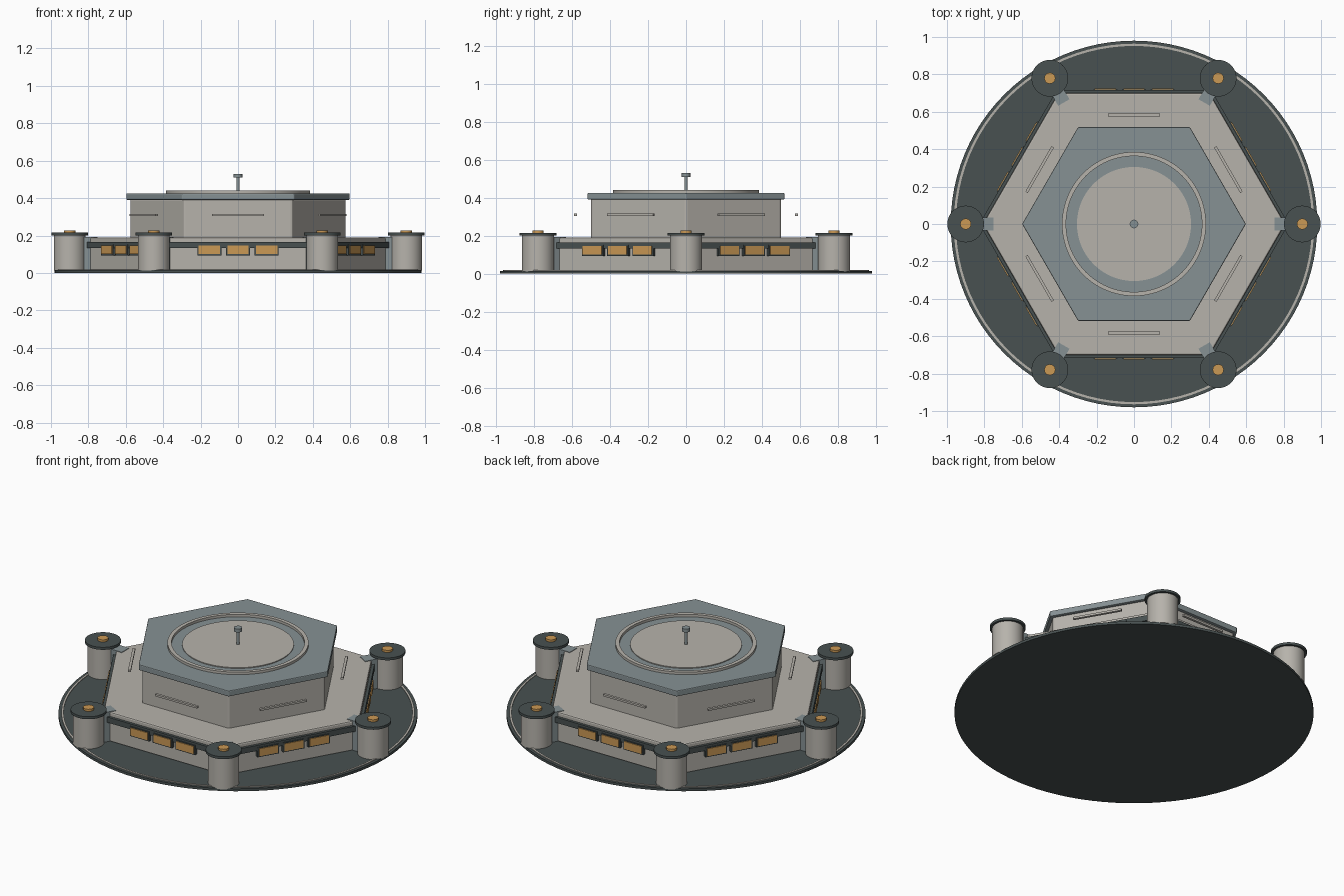
import bpy, math
from mathutils import Matrix, Vector

if "Cube" in bpy.data.objects:
    bpy.data.objects.remove(bpy.data.objects["Cube"])


def material(name, r, g, b):
    m = bpy.data.materials.new(name)
    m.diffuse_color = (r, g, b, 1)
    m.use_nodes = True
    m.node_tree.nodes["Principled BSDF"].inputs["Base Color"].default_value = m.diffuse_color
    return m


STONE = material("warm grey panel", 0.47, 0.45, 0.41)
SLATE = material("blue grey metal", 0.24, 0.285, 0.295)
DARK = material("dark green grey", 0.065, 0.082, 0.082)
AMBER = material("amber light", 0.60, 0.32, 0.09)


def finish(ob, name, mat, bevel=0.0, smooth=False):
    ob.name = name
    ob.data.materials.clear()
    ob.data.materials.append(mat)
    if bevel:
        mod = ob.modifiers.new("edge", 'BEVEL')
        mod.width = bevel
        mod.segments = 2
        mod.limit_method = 'ANGLE'
    if smooth:
        bpy.ops.object.shade_smooth_by_angle(angle=math.radians(35))
    return ob


def cylinder(name, mat, r, z0, z1, loc=(0, 0), sides=48, bevel=0.0):
    bpy.ops.mesh.primitive_cylinder_add(vertices=sides, radius=r, depth=z1 - z0,
                                        location=(loc[0], loc[1], (z0 + z1) / 2))
    return finish(bpy.context.object, name, mat, bevel, sides > 8)


def hexagon(name, mat, apothem, z0, z1, bevel=0.0):
    # corners lie on the x axis, flat sides face front and back
    ob = cylinder(name, mat, apothem / math.cos(math.pi / 6), z0, z1, sides=6)
    ob.data.transform(Matrix.Rotation(math.pi / 6, 4, 'Z'))
    if bevel:
        finish(ob, name, mat, bevel)
    return ob


def ring(name, mat, r0, r1, z0, z1, n=96):
    verts, faces = [], []
    for i in range(n):
        a = 2 * math.pi * i / n
        for r, z in ((r0, z0), (r1, z0), (r1, z1), (r0, z1)):
            verts.append((r * math.cos(a), r * math.sin(a), z))
    for i in range(n):
        j = (i + 1) % n
        for k in range(4):
            m = (k + 1) % 4
            faces.append((4 * i + k, 4 * j + k, 4 * j + m, 4 * i + m)[::-1])
    me = bpy.data.meshes.new(name)
    me.from_pydata(verts, [], faces)
    ob = bpy.data.objects.new(name, me)
    bpy.context.collection.objects.link(ob)
    bpy.ops.object.select_all(action='DESELECT')
    bpy.context.view_layer.objects.active = ob
    ob.select_set(True)
    return finish(ob, name, mat, smooth=True)


def radial_box(name, mat, angle, r0, r1, side, width, z0, z1):
    # box between radii r0 and r1, shifted sideways, turned to the given angle
    bpy.ops.mesh.primitive_cube_add(size=1)
    ob = bpy.context.object
    ob.data.transform(Matrix.Translation(((r0 + r1) / 2, side, (z0 + z1) / 2))
                      @ Matrix.Diagonal((r1 - r0, width, z1 - z0, 1)))
    ob.data.transform(Matrix.Rotation(angle, 4, 'Z'))
    return finish(ob, name, mat)


# landing plate with its light edge line
cylinder("base_plate", DARK, 0.98, 0.0, 0.015, sides=96)
ring("base_edge_line", STONE, 0.952, 0.964, 0.012, 0.019)

# stacked hexagonal halls
hexagon("lower_hall", STONE, 0.70, 0.012, 0.19, 0.008)
hexagon("upper_hall", STONE, 0.50, 0.18, 0.395, 0.008)
hexagon("roof_slab", SLATE, 0.518, 0.39, 0.425, 0.005)

# roof details
ring("roof_ring", STONE, 0.363, 0.385, 0.42, 0.44)
cylinder("roof_disc", STONE, 0.305, 0.41, 0.430, sides=64)
cylinder("antenna_pole", SLATE, 0.009, 0.425, 0.515, sides=12)
cylinder("antenna_head", SLATE, 0.023, 0.510, 0.530, sides=16)

for i in range(6):
    # corner towers with caps, beacons and links to the hall
    a = i * math.pi / 3
    p = (0.9 * math.cos(a), 0.9 * math.sin(a))
    cylinder(f"tower_{i}", STONE, 0.085, 0.012, 0.202, p)
    cylinder(f"tower_cap_{i}", DARK, 0.098, 0.200, 0.215, p)
    cylinder(f"tower_beacon_{i}", AMBER, 0.030, 0.213, 0.228, p, sides=12)
    radial_box(f"tower_link_{i}", SLATE, a, 0.75, 0.86, 0, 0.07, 0.015, 0.193)

    # dark band, windows and floating rail on each side
    f = a + math.pi / 6
    radial_box(f"wall_band_{i}", DARK, f, 0.68, 0.716, 0, 0.78, 0.132, 0.165)
    radial_box(f"side_rail_{i}", STONE, f, 0.575, 0.59, 0, 0.28, 0.304, 0.316)
    for k in (-1, 0, 1):
        radial_box(f"window_frame_{i}_{k + 1}", DARK, f, 0.69, 0.720,
                   0.153 * k, 0.128, 0.094, 0.152)
        radial_box(f"window_light_{i}_{k + 1}", AMBER, f, 0.717, 0.725,
                   0.153 * k, 0.114, 0.101, 0.146)
